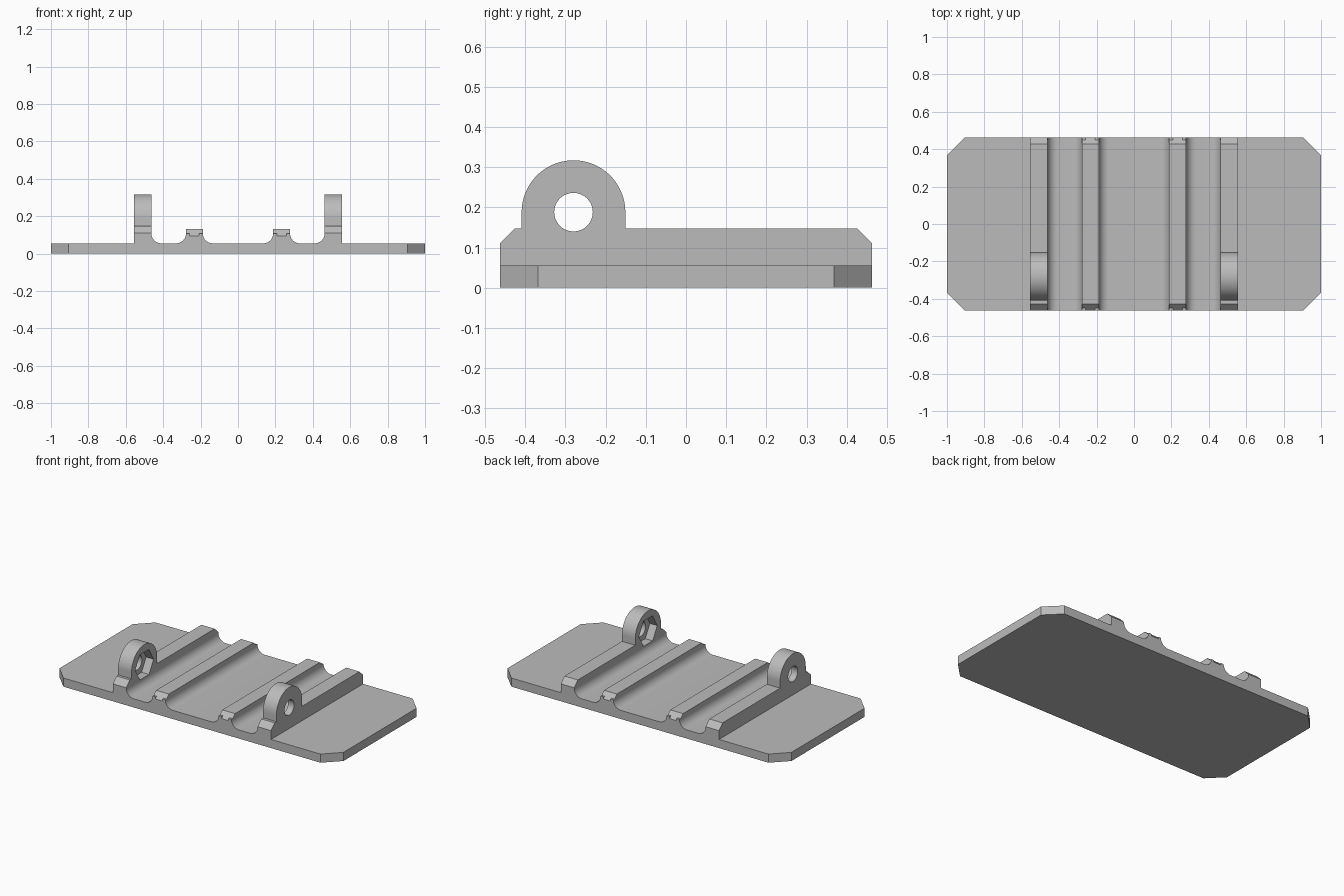
import bpy, bmesh, math

if "Cube" in bpy.data.objects:
    bpy.data.objects.remove(bpy.data.objects["Cube"])

HALF_Y = 0.463      # half depth of the plate
PLATE_Z = 0.055     # plate thickness
FILLET = 0.053      # fillet radius at the rail feet
CH = 0.036          # chamfer on the rail ends
LUG_Y, LUG_Z, LUG_R = -0.28, 0.188, 0.129

grey = bpy.data.materials.new("grey plastic")
grey.diffuse_color = (0.5, 0.5, 0.5, 1)
grey.use_nodes = True
grey.node_tree.nodes["Principled BSDF"].inputs["Base Color"].default_value = grey.diffuse_color


def prism(name, pts, lo, hi, axis):
    """Extrude a closed 2D outline along one axis."""
    place = {"x": lambda a, b, t: (t, a, b),
             "y": lambda a, b, t: (a, t, b),
             "z": lambda a, b, t: (a, b, t)}[axis]
    bm = bmesh.new()
    n = len(pts)
    low = [bm.verts.new(place(a, b, lo)) for a, b in pts]
    high = [bm.verts.new(place(a, b, hi)) for a, b in pts]
    bm.faces.new(low)
    bm.faces.new(high)
    for i in range(n):
        j = (i + 1) % n
        bm.faces.new((low[i], low[j], high[j], high[i]))
    bmesh.ops.recalc_face_normals(bm, faces=bm.faces)
    mesh = bpy.data.meshes.new(name)
    bm.to_mesh(mesh)
    bm.free()
    mesh.materials.append(grey)
    ob = bpy.data.objects.new(name, mesh)
    bpy.context.collection.objects.link(ob)
    return ob


def arc(cx, cy, r, a0, a1, n):
    return [(cx + r * math.cos(math.radians(a0 + (a1 - a0) * i / n)),
             cy + r * math.sin(math.radians(a0 + (a1 - a0) * i / n)))
            for i in range(n + 1)]


def combine(target, tool, operation):
    """Boolean a tool into the target and remove the tool."""
    mod = target.modifiers.new("boolean", "BOOLEAN")
    mod.operation, mod.solver, mod.object = operation, "EXACT", tool
    bpy.context.view_layer.objects.active = target
    bpy.ops.object.modifier_apply(modifier=mod.name)
    bpy.data.objects.remove(tool)


def fillet(x, d):
    """Concave strip at the foot of a rail face at x, spreading towards d."""
    cx, cz = x + d * FILLET, PLATE_Z + FILLET
    curve = arc(cx, cz, FILLET, 180 if d > 0 else 0, 270 if d > 0 else -90, 12)
    pts = curve + [(cx, 0.03), (x - d * 0.02, 0.03), (x - d * 0.02, cz)]
    return prism("fillet", pts, -HALF_Y, HALF_Y, "y")


def rail_outline(top, arch=()):
    """Side outline of a rail with chamfered ends and an optional arch."""
    return ([(-HALF_Y, 0.02), (-HALF_Y, top - CH), (-HALF_Y + CH, top)]
            + list(arch)
            + [(HALF_Y - CH, top), (HALF_Y, top - CH), (HALF_Y, 0.02)])


# Base plate with clipped corners
c = 0.095
outline = [(1 - c, -HALF_Y), (1, -HALF_Y + c), (1, HALF_Y - c), (1 - c, HALF_Y),
           (-1 + c, HALF_Y), (-1, HALF_Y - c), (-1, -HALF_Y + c), (-1 + c, -HALF_Y)]
body = prism("mounting_plate", outline, 0, PLATE_Z, "z")

# Outer rails carry a rounded lug near the front
TOP = 0.147
lug = ([(LUG_Y - LUG_R, TOP)] + arc(LUG_Y, LUG_Z, LUG_R, 180, 0, 48)
       + [(LUG_Y + LUG_R, TOP)])

for s in (-1, 1):
    parts = [prism("outer_rail", rail_outline(TOP, lug), s * 0.463, s * 0.557, "x"),
             fillet(s * 0.463, -s),
             prism("inner_rail", rail_outline(0.131), s * 0.188, s * 0.278, "x"),
             fillet(s * 0.188, -s),
             fillet(s * 0.278, s)]
    for part in parts:
        combine(body, part, "UNION")

# Round bolt hole with a hexagonal nut pocket on the inner side of each lug
for s in (-1, 1):
    hole = prism("hole", arc(LUG_Y, LUG_Z, 0.048, 0, 352.5, 47), s * 0.44, s * 0.6, "x")
    combine(body, hole, "DIFFERENCE")
    pocket = prism("pocket", arc(LUG_Y, LUG_Z, 0.092, 0, 300, 5), s * 0.43, s * 0.515, "x")
    combine(body, pocket, "DIFFERENCE")

# Smooth arcs, keep the machined edges sharp
bpy.ops.object.select_all(action="DESELECT")
body.select_set(True)
bpy.context.view_layer.objects.active = body
bpy.ops.object.shade_smooth_by_angle(angle=math.radians(25))
